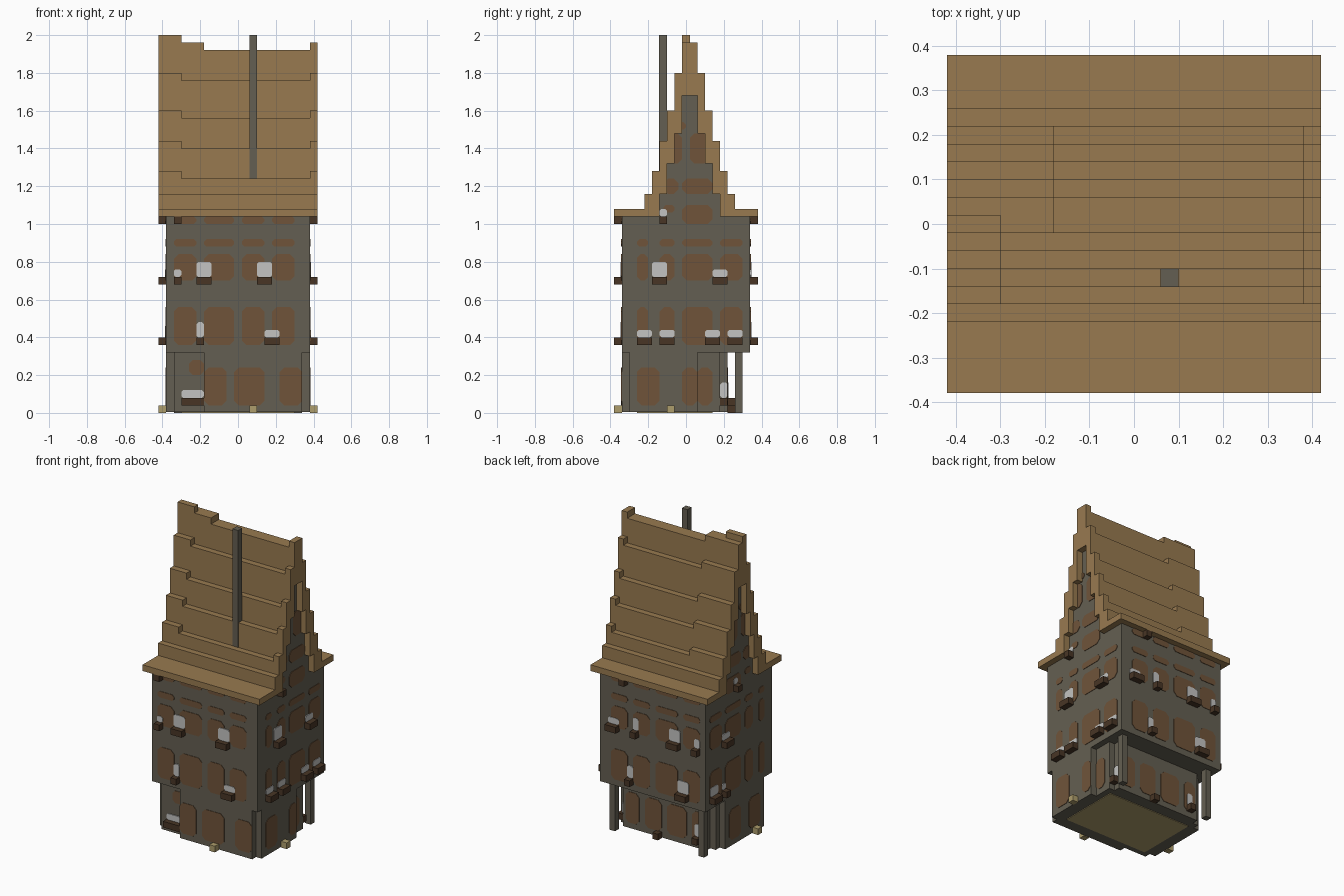
import bpy
import bmesh
from mathutils import Vector

cube = bpy.data.objects.get("Cube")
if cube:
    bpy.data.objects.remove(cube, do_unlink=True)

UNIT = 0.02  # half of one building block


def material(name, red, green, blue):
    def linear(c):
        c /= 255
        return ((c + 0.055) / 1.055) ** 2.4 if c > 0.04 else c / 12.92
    colour = (linear(red), linear(green), linear(blue), 1)
    mat = bpy.data.materials.new(name)
    mat.use_nodes = True
    mat.diffuse_color = colour
    mat.node_tree.nodes["Principled BSDF"].inputs["Base Color"].default_value = colour
    return mat


roof_tan = material("roof tan", 152, 122, 80)
stone = material("wall stone", 100, 95, 82)
clay = material("clay patch", 112, 84, 58)
glass = material("pale glass", 196, 196, 194)
dark_wood = material("dark wood", 72, 53, 37)
cream = material("cream stone", 174, 157, 108)


def add_prism(bm, points, depth):
    """Extrude a flat outline along the depth vector."""
    verts = [bm.verts.new(Vector(p) * UNIT) for p in points]
    face = bm.faces.new(verts)
    new = bmesh.ops.extrude_face_region(bm, geom=[face])["geom"]
    moved = [g for g in new if isinstance(g, bmesh.types.BMVert)]
    bmesh.ops.translate(bm, verts=moved, vec=Vector(depth) * UNIT)


def finish(name, bm, mat):
    bmesh.ops.recalc_face_normals(bm, faces=bm.faces)
    mesh = bpy.data.meshes.new(name)
    bm.to_mesh(mesh)
    bm.free()
    mesh.materials.append(mat)
    obj = bpy.data.objects.new(name, mesh)
    bpy.context.collection.objects.link(obj)
    return obj


def boxes(name, mat, items):
    """Each item is x, y and z ranges in units."""
    bm = bmesh.new()
    for xa, xb, ya, yb, za, zb in items:
        outline = [(xa, ya, za), (xb, ya, za), (xb, yb, za), (xa, yb, za)]
        add_prism(bm, outline, (0, 0, zb - za))
    finish(name, bm, mat)


# Each wall maps (along, out, up) to a position
WALLS = {
    "front": lambda u, d, z: (u, -d, z),
    "back": lambda u, d, z: (u, d, z),
    "right": lambda u, d, z: (d, u, z),
    "left": lambda u, d, z: (-d, u, z),
}
DISTANCE = {"front": 17, "back": 17, "right": 19, "left": 19}


def plates(name, mat, wall, items, thick, cut):
    """Thin plates with clipped corners, set on a wall."""
    place = WALLS[wall]
    bm = bmesh.new()
    for d, a, b, low, high in items:
        c = min(cut, (b - a) / 3, (high - low) / 3)
        outline = [(a + c, low), (b - c, low), (b, low + c), (b, high - c),
                   (b - c, high), (a + c, high), (a, high - c), (a, low + c)]
        depth = Vector(place(0, thick, 0))
        add_prism(bm, [place(u, d, z) for u, z in outline], depth)
    finish(name, bm, mat)


# Main storeys and the stepped ground floor
boxes("upper_storeys", stone, [(-19, 19, -17, 17, 16, 52)])
boxes("ground_floor", stone, [
    (-17, 17, -15, 9, 0.2, 16), (-9, 17, -17, -15, 0.2, 16),
    (17, 19, -15, 3, 0.2, 16), (-19, -17, -13, 7, 0.2, 16),
    (-15, 15, 9, 11, 0.2, 16)])
boxes("floor_plate", cream, [(-15, 15, -13, 7, 0, 0.2)])
boxes("porch_posts", stone, [(x, x + 2, 13, 15, 0, 16) for x in (-17, 15)])

# Steep stepped roof with raised ends, and the gables under it
tops = [58, 64, 72, 80, 90, 100]
bases = [52] + [t - 6 for t in tops[:-1]]
roof = [(-21, 21, -19, -9, 52, 54), (-21, 21, 11, 19, 52, 54)]
gables = []
for k, (top, base) in enumerate(zip(tops, bases)):
    near, far = 2 * k - 11, 13 - 2 * k
    ridge = k == len(tops) - 1
    drop = 0 if k == 0 else 4 if ridge else 2
    for side, y in (("front", near), ("back", far - 2)):
        step = -15 if side == "front" else -9
        roof.append((-21, 21, y, y + 2, base, top - drop))
        if drop:
            peak = top - 2 if ridge and side == "back" else top
            roof.append((-21, step, y, y + 2, top - drop, peak))
            roof.append((19, 21, y, y + 2, top - drop, top - 2 if ridge else top))
    if ridge:
        roof.append((-15, -9, near, near + 2, top - drop, top - 2))
    gables.append((-19, 19, near, far, 50, base))
boxes("stepped_roof", roof_tan, roof)
boxes("gable_walls", stone, gables)
boxes("chimney", stone, [(3, 5, -7.1, -5, 62, 100)])

# Clay patches: regular columns and rows on every wall
long_columns = [(-17, -11), (-9, -1), (1, 7), (9, 15)]
side_columns = [(-13, -10), (-7, -3), (-1, 7), (9, 15)]
rows = [(18, 28), (35, 42), (44, 46), (50, 52)]
gable_patches = [(-1, 7, 50, 55), (-6, -3, 53, 55), (-1, 7, 58, 62),
                 (-6, -2, 58, 62), (-5, -1, 66, 74), (1, 6, 66, 74),
                 (-2, 0, 75, 77)]
low_patches = {
    "front": [(17, -9, -3), (17, -1, 7), (17, 11, 17)],
    "back": [(11, a, b) for a, b in ((-14, -10), (-8, -1), (1, 7), (9, 14))],
    "right": [(19, -13, -7), (19, -1, 3), (17, 3, 7)],
    "left": [(19, -11, -5), (19, -1, 5)],
}
for wall, d in DISTANCE.items():
    lengthwise = wall in ("front", "back")
    columns = long_columns if lengthwise else side_columns
    used_rows = rows if lengthwise else rows[:-1]
    items = [(d, a, b, low, high) for a, b in columns for low, high in used_rows]
    items += [(low_d, a, b, 2, 12) for low_d, a, b in low_patches[wall]]
    if not lengthwise:
        items += [(d, *patch) for patch in gable_patches]
    plates(wall + "_clay_patches", clay, wall, items, 0.15, 1.2)
plates("recess_clay_patch", clay, "front", [(15, -13, -9, 10, 14)], 0.15, 1)

# Windows above their sills: along start, along end, sill height, glass height
windows = {
    "front": [(-11, -9, 18, 4), (7, 11, 18, 2), (-11, -7, 34, 4),
              (5, 9, 34, 4), (-17, -15, 34, 2), (-17, -15, 50, 0)],
    "back": [(7, 9, 18, 4), (-13, -9, 18, 4), (12, 16, 34, 2), (5, 7, 34, 4),
             (-10, -6, 34, 4), (-17, -15, 34, 3), (9, 11, 50, 0)],
    "right": [(-13, -9, 18, 2), (-7, -3, 18, 2), (5, 9, 18, 2), (11, 15, 18, 2),
              (-9, -5, 34, 4), (7, 11, 34, 2), (-7, -5, 50, 2)],
    "left": [(11, 15, 18, 3), (7, 9, 18, 2), (5, 9, 34, 2), (1, 3, 50, 2)],
}


def window_set(name, wall, items):
    panes = [(d, a, b, z + 2, z + 2 + h) for d, a, b, z, h in items if h]
    plates(name + "_panes", glass, wall, panes, 0.3, 0.5)
    plates(name + "_sills", dark_wood, wall,
           [(d, a, b, z, z + 2) for d, a, b, z, h in items], 2, 0)


for wall, items in windows.items():
    window_set(wall, wall, [(DISTANCE[wall], *item) for item in items])
window_set("recess_window", "front", [(15, -15, -9, 2, 2)])
window_set("porch_side_window", "right", [(15, 9, 11, 2, 4)])
window_set("porch_back_window", "back", [(11, -13, -11, 2, 4), (11, 1, 3, 0, 0)])

# Small cream footing stones
boxes("footing_stones", cream, [
    (3, 5, -19, -17, 0, 2), (19, 21, -5, -3, 0, 2), (-21, -19, -9, -7, 0, 2)])
